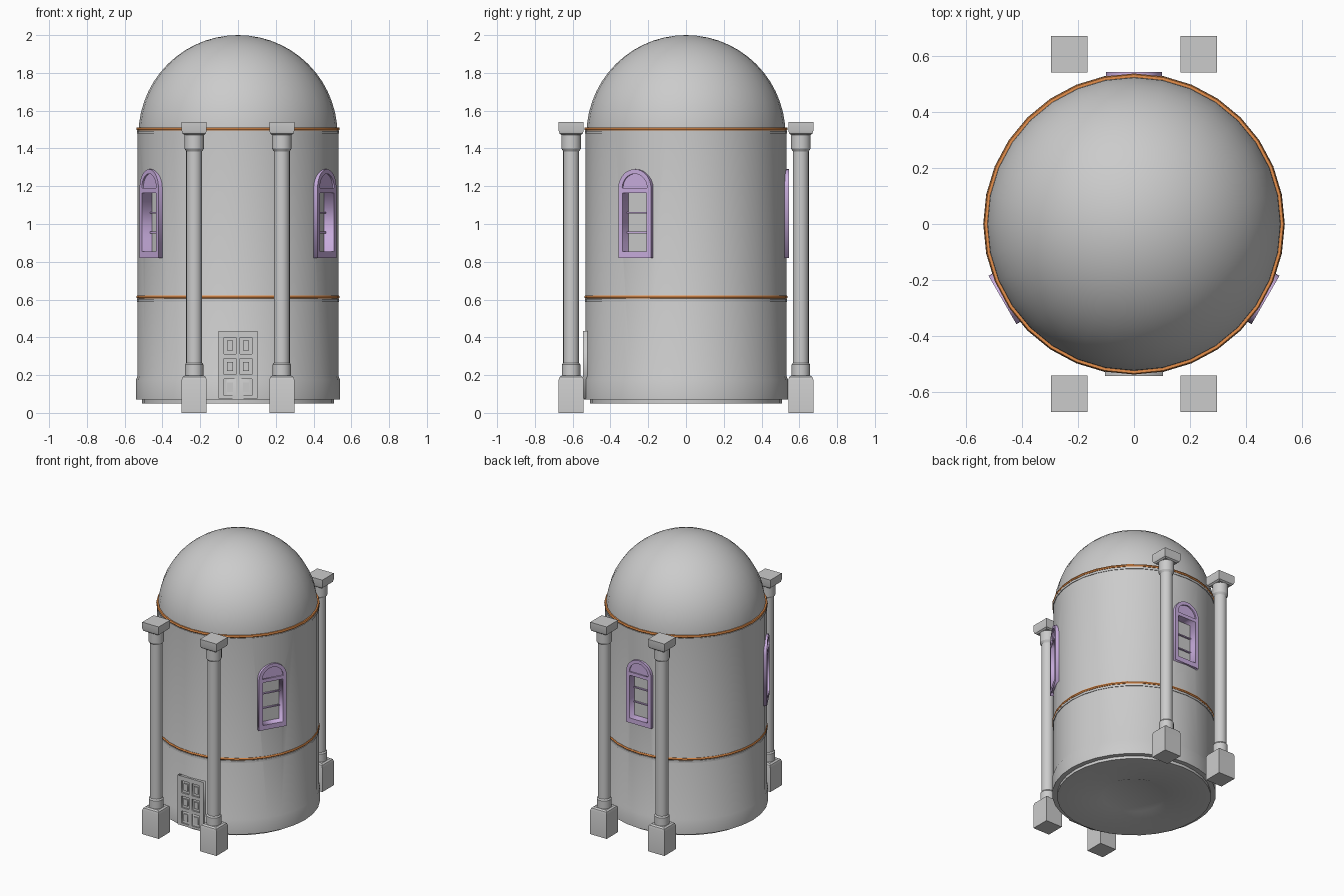
import bpy, bmesh, math
from mathutils import Matrix, Vector

if "Cube" in bpy.data.objects:
    bpy.data.objects.remove(bpy.data.objects["Cube"])


def material(name, rgb):
    m = bpy.data.materials.new(name)
    m.diffuse_color = (*rgb, 1)
    m.use_nodes = True
    m.node_tree.nodes["Principled BSDF"].inputs["Base Color"].default_value = m.diffuse_color
    return m


PURPLE = material("purple", (0.60, 0.43, 0.75))
ORANGE = material("orange", (0.80, 0.28, 0.07))


def add(name, mesh, mat=None, smooth=True):
    ob = bpy.data.objects.new(name, mesh)
    bpy.context.collection.objects.link(ob)
    if mat:
        mesh.materials.clear()
        mesh.materials.append(mat)
    if smooth:
        shade(ob)
    return ob


def shade(ob):
    bpy.ops.object.select_all(action='DESELECT')
    ob.select_set(True)
    bpy.context.view_layer.objects.active = ob
    bpy.ops.object.shade_smooth_by_angle(angle=math.radians(32))


def lathe(name, profile, sides, mat=None, at=(0, 0), closed=False, turn=0.0):
    """Revolve an (r, z) profile about a vertical axis."""
    bm = bmesh.new()
    vs = [bm.verts.new((r, 0, z)) for r, z in profile]
    pairs = list(zip(vs, vs[1:])) + ([(vs[-1], vs[0])] if closed else [])
    es = [bm.edges.new(p) for p in pairs]
    bmesh.ops.spin(bm, geom=vs + es, axis=(0, 0, 1), cent=(0, 0, 0),
                   angle=math.tau, steps=sides)
    bmesh.ops.remove_doubles(bm, verts=bm.verts, dist=1e-4)
    bmesh.ops.recalc_face_normals(bm, faces=bm.faces)
    bm.transform(Matrix.Translation((*at, 0)) @ Matrix.Rotation(turn, 4, 'Z'))
    me = bpy.data.meshes.new(name)
    bm.to_mesh(me)
    bm.free()
    return add(name, me, mat)


def rect(x0, x1, z0, z1):
    return [(x0, z0), (x1, z0), (x1, z1), (x0, z1)]


def arch(half, z0, spring, n=14):
    arc = [(half * math.cos(math.pi * i / n), spring + half * math.sin(math.pi * i / n))
           for i in range(n + 1)]
    return arc + ([(-half, z0), (half, z0)] if z0 < spring else [])


def plate(name, loops, r0, r1, angle=0, mat=None):
    """Flat panel with holes, facing outward, from depth r0 to r1."""
    cu = bpy.data.curves.new(name, 'CURVE')
    cu.dimensions, cu.fill_mode = '2D', 'BOTH'
    cu.extrude = (r1 - r0) / 2
    for pts in loops:
        sp = cu.splines.new('POLY')
        sp.points.add(len(pts) - 1)
        for p, (x, z) in zip(sp.points, pts):
            p.co = (x, z, 0, 1)
        sp.use_cyclic_u = True
    tmp = bpy.data.objects.new(name, cu)
    me = bpy.data.meshes.new_from_object(tmp)
    bpy.data.objects.remove(tmp)
    me.transform(Matrix.Rotation(angle, 4, 'Z')
                 @ Matrix.Translation((0, -(r0 + r1) / 2, 0))
                 @ Matrix.Rotation(math.pi / 2, 4, 'X'))
    return add(name, me, mat, smooth=False)


# Tower body with flared foot, underside recess and dome
dome = [(0.527 * math.cos(t), 1.473 + 0.527 * math.sin(t))
        for t in (math.pi / 2 * i / 14 for i in range(1, 14))]
body = lathe("tower_body",
             [(0, 0.06), (0.21, 0.06), (0.235, 0.05), (0.507, 0.05), (0.507, 0.07),
              (0.54, 0.07), (0.54, 0.175), (0.532, 0.195), (0.532, 1.495), (0.526, 1.5)]
             + dome + [(0, 2.0)], 32)

# Window pockets cut into the body
ANGLES = [math.radians(a) for a in (60, -60, 180)]
bm = bmesh.new()
for a in ANGLES:
    bmesh.ops.create_cube(bm, size=1, matrix=Matrix.Rotation(a, 4, 'Z')
                          @ Matrix.Translation((0, -0.53, 1.01))
                          @ Matrix.Diagonal((0.16, 0.09, 0.33, 1)))
me = bpy.data.meshes.new("window_cutter")
bm.to_mesh(me)
bm.free()
cutter = add("window_cutter", me, smooth=False)
cutter.hide_render = True
mod = body.modifiers.new("pockets", 'BOOLEAN')
mod.operation, mod.solver, mod.object = 'DIFFERENCE', 'EXACT', cutter
bpy.context.view_layer.objects.active = body
bpy.ops.object.modifier_apply(modifier="pockets")
bpy.data.objects.remove(cutter)
shade(body)

# Arched windows: deep frame, raised trim with lunette, glazing bars
for a in ANGLES:
    opening = rect(-0.073, 0.073, 0.855, 1.165)
    outer = arch(0.1, 0.82, 1.19)
    plate("window_frame", [outer, opening], 0.475, 0.535, a, PURPLE)
    plate("window_trim", [outer, opening, arch(0.076, 1.19, 1.19)], 0.535, 0.544, a, PURPLE)
    for z in (0.955, 1.06):
        plate("window_bar", [rect(-0.075, 0.075, z - 0.004, z + 0.004)],
              0.484, 0.496, a, PURPLE)

# Band mouldings: grey fillet with orange bead above
for z in (0.588, 1.478):
    lathe("band_fillet", [(0.52, z), (0.536, z), (0.536, z + 0.015), (0.52, z + 0.015)],
          32, closed=True)
    lathe("band_bead", [(0.52, z + 0.018), (0.535, z + 0.018), (0.539, z + 0.025),
                        (0.535, z + 0.034), (0.52, z + 0.034)], 32, ORANGE, closed=True)

# Door with six sunken panels
cells = [(s * 0.042, z0, z1) for s in (-1, 1)
         for z0, z1 in ((0.092, 0.18), (0.204, 0.288), (0.312, 0.4))]
edge = rect(-0.103, 0.103, 0.075, 0.433)
plate("door_back", [edge], 0.515, 0.534)
plate("door_face", [edge] + [rect(x - 0.031, x + 0.031, a, b) for x, a, b in cells],
      0.534, 0.545)
for x, a, b in cells:
    plate("door_panel", [rect(x - 0.016, x + 0.016, a + 0.018, b - 0.018)], 0.533, 0.542)

# Four free-standing columns
Q = math.sqrt(2)
for sx in (-1, 1):
    for sy in (-1, 1):
        at = (sx * 0.232, sy * 0.608)
        lathe("column_plinth", [(0, 0), (0.066 * Q, 0), (0.066 * Q, 0.175),
                                (0.061 * Q, 0.19), (0.05 * Q, 0.198), (0, 0.198)],
              4, at=at, turn=math.pi / 4)
        lathe("column_shaft", [(0, 0.19), (0.049, 0.19), (0.049, 0.255), (0.042, 0.265),
                               (0.042, 1.385), (0.052, 1.4), (0.052, 1.475), (0, 1.475)],
              20, at=at)
        lathe("column_capital", [(0, 1.47), (0.05 * Q, 1.47), (0.061 * Q, 1.478),
                                 (0.066 * Q, 1.493), (0.066 * Q, 1.54), (0, 1.54)],
              4, at=at, turn=math.pi / 4)
